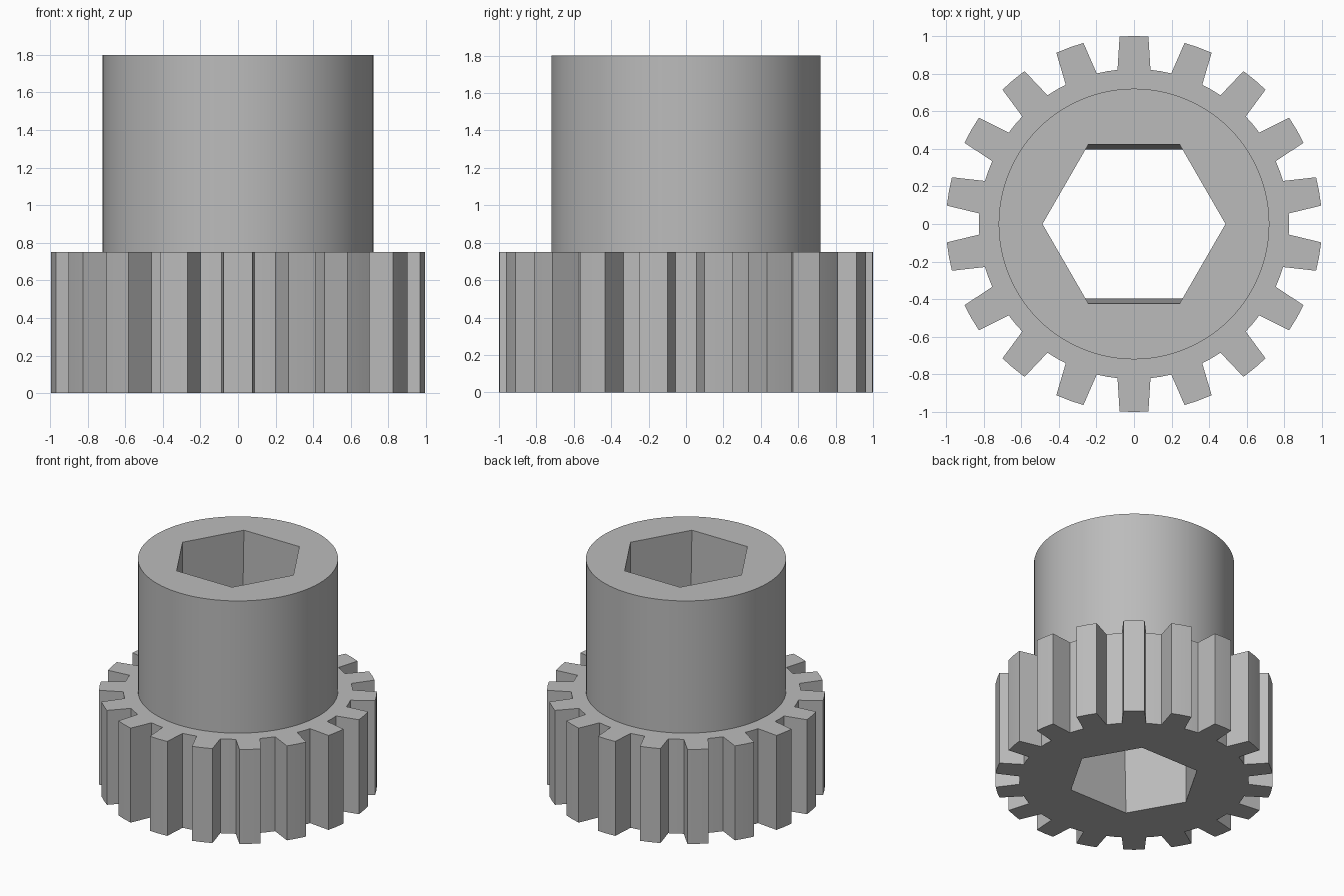
import bpy
import bmesh
from math import sin, cos, radians, tau

if "Cube" in bpy.data.objects:
    bpy.data.objects.remove(bpy.data.objects["Cube"])

TEETH, TIP_R, ROOT_R, HUB_R = 18, 1.0, 0.825, 0.72
GEAR_TOP, HUB_TOP = 0.75, 1.8

steel = bpy.data.materials.new("plain grey")
steel.use_nodes = True
grey = (0.5, 0.5, 0.5, 1)
steel.diffuse_color = grey
steel.node_tree.nodes["Principled BSDF"].inputs["Base Color"].default_value = grey


def polar(r, degrees):
    return r * cos(radians(degrees)), r * sin(radians(degrees))


def gear_outline():
    """Trapezoid teeth with curved tips and curved root gaps."""
    pitch = 360 / TEETH
    tooth = [(ROOT_R, -6.1), (TIP_R, -4.4), (TIP_R, 0), (TIP_R, 4.4),
             (ROOT_R, 6.1), (ROOT_R, pitch / 2)]
    return [polar(r, 90 + i * pitch + a) for i in range(TEETH) for r, a in tooth]


def circle(r, count):
    return [polar(r, i * 360 / count) for i in range(count)]


def hexagon(flat, point=0.487):
    """Hexagon with points on x; its flats can move in along the slanted sides."""
    x = point - flat / 3 ** 0.5
    return [(point, 0), (x, flat), (-x, flat), (-point, 0), (-x, -flat), (x, -flat)]


bm = bmesh.new()


def ring(points, z):
    verts = [bm.verts.new((x, y, z)) for x, y in points]
    return verts, [bm.edges.new((v, verts[(i + 1) % len(verts)]))
                   for i, v in enumerate(verts)]


def wall(low, high):
    n = len(low[0])
    for i in range(n):
        j = (i + 1) % n
        bm.faces.new((low[0][i], low[0][j], high[0][j], high[0][i]))


def cap(outer, inner):
    bmesh.ops.triangle_fill(bm, use_beauty=True, use_dissolve=False,
                            edges=outer[1] + inner[1], normal=(0, 0, 1))


# Outlines at each level
gear_low, gear_high = ring(gear_outline(), 0), ring(gear_outline(), GEAR_TOP)
hub_low, hub_high = ring(circle(HUB_R, 96), GEAR_TOP), ring(circle(HUB_R, 96), HUB_TOP)
bore_low, bore_high = ring(hexagon(0.397), 0), ring(hexagon(0.422), HUB_TOP)

# Toothed rim, hub and tapered hexagonal bore
for low, high in ((gear_low, gear_high), (hub_low, hub_high), (bore_low, bore_high)):
    wall(low, high)

# Underside, shoulder and hub top
for outer, inner in ((gear_low, bore_low), (gear_high, hub_low), (hub_high, bore_high)):
    cap(outer, inner)

bmesh.ops.recalc_face_normals(bm, faces=bm.faces[:])
mesh = bpy.data.meshes.new("pinion_gear")
bm.to_mesh(mesh)
bm.free()
mesh.materials.append(steel)
pinion = bpy.data.objects.new("pinion_gear", mesh)
bpy.context.collection.objects.link(pinion)

bpy.ops.object.select_all(action="DESELECT")
pinion.select_set(True)
bpy.context.view_layer.objects.active = pinion
bpy.ops.object.shade_smooth_by_angle(angle=radians(25))
